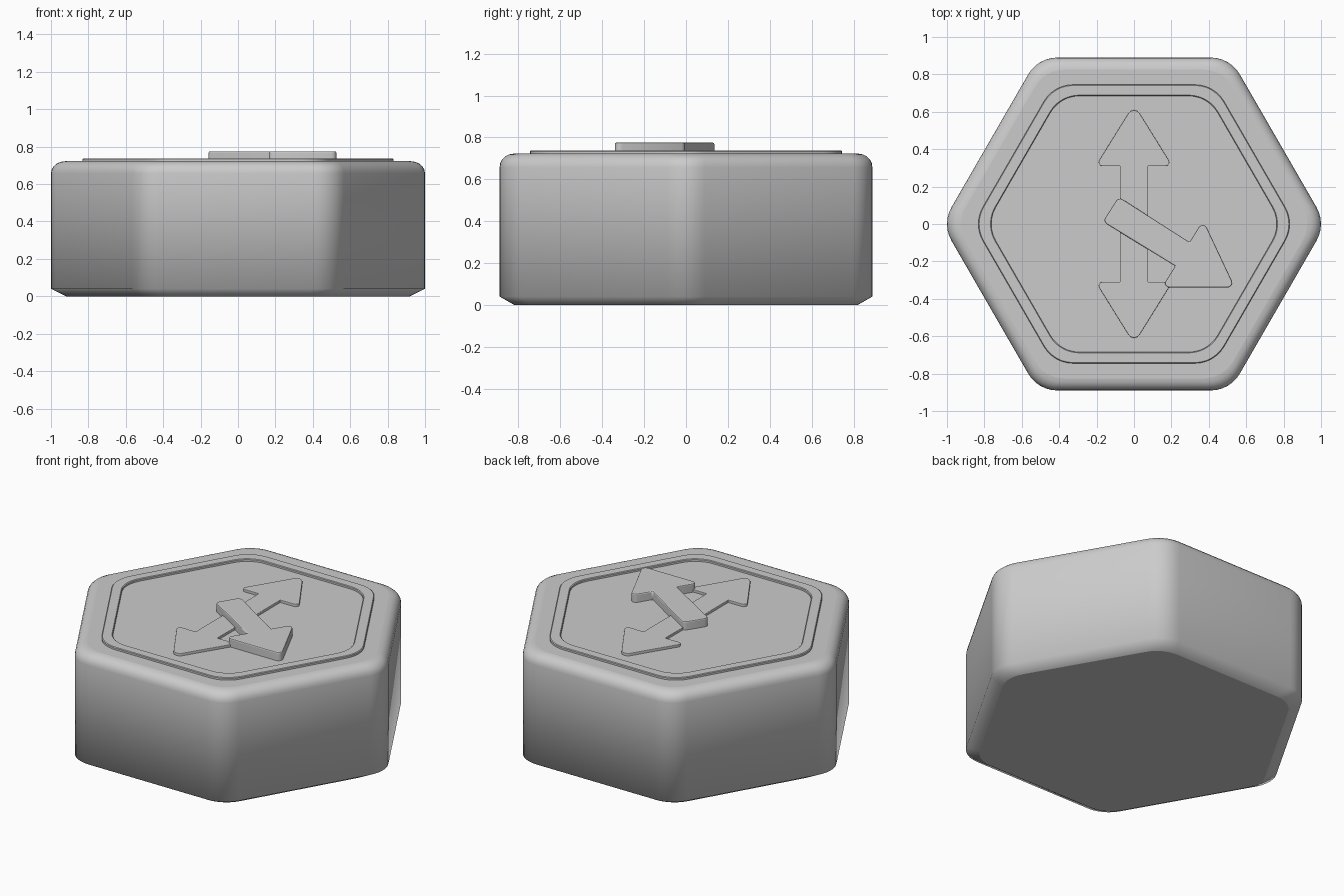
import bpy
import math
from mathutils import Vector

if "Cube" in bpy.data.objects:
    bpy.data.objects.remove(bpy.data.objects["Cube"])

grey = bpy.data.materials.new("stone grey")
grey.diffuse_color = (0.6, 0.6, 0.6, 1)
grey.use_nodes = True
grey.node_tree.nodes["Principled BSDF"].inputs["Base Color"].default_value = grey.diffuse_color


def rounded(points, steps):
    """Outline from (x, y, corner radius) points, listed anticlockwise."""
    out = []
    n = len(points)
    for i, (x, y, r) in enumerate(points):
        p = Vector((x, y))
        if r == 0:
            out.append(p)
            continue
        a = (Vector(points[i - 1][:2]) - p).normalized()
        b = (Vector(points[(i + 1) % n][:2]) - p).normalized()
        half = a.angle(b) / 2
        centre = p + (a + b).normalized() * (r / math.sin(half))
        start = p + a * (r / math.tan(half)) - centre
        end = p + b * (r / math.tan(half)) - centre
        sweep = start.angle_signed(end)
        for k in range(steps + 1):
            t = -sweep * k / steps
            c, s = math.cos(t), math.sin(t)
            out.append(centre + Vector((c * start.x - s * start.y,
                                        s * start.x + c * start.y)))
    return out


def hexagon(apothem):
    corner = apothem / math.cos(math.pi / 6)
    return rounded([(corner * math.cos(i * math.pi / 3),
                     corner * math.sin(i * math.pi / 3), 0.18)
                    for i in range(6)], 6)


def loft(name, layers, caps=True, angle=35):
    """Skin a stack of (outline, height) layers from bottom to top."""
    n = len(layers[0][0])
    verts = [(p.x, p.y, z) for outline, z in layers for p in outline]
    faces = []
    for j in range(len(layers) - 1):
        for i in range(n):
            k = (i + 1) % n
            faces.append((j * n + i, j * n + k, (j + 1) * n + k, (j + 1) * n + i))
    if caps:
        faces.append(tuple(reversed(range(n))))
        faces.append(tuple(range(len(verts) - n, len(verts))))
    mesh = bpy.data.meshes.new(name)
    mesh.from_pydata(verts, [], faces)
    mesh.materials.append(grey)
    obj = bpy.data.objects.new(name, mesh)
    bpy.context.collection.objects.link(obj)
    bpy.ops.object.select_all(action='DESELECT')
    obj.select_set(True)
    bpy.context.view_layer.objects.active = obj
    bpy.ops.object.shade_smooth_by_angle(angle=math.radians(angle))
    if caps:
        for face in mesh.polygons[-2:]:
            face.use_smooth = False
    return obj


def plate(name, points, bottom, top, edge):
    """Raised plate with a softened upper rim."""
    outline = rounded(points, 4)
    obj = loft(name, [(outline, bottom), (outline, top)])
    bevel = obj.modifiers.new("soft rim", 'BEVEL')
    bevel.width = edge
    bevel.segments = 2
    bevel.limit_method = 'ANGLE'
    bevel.angle_limit = math.radians(60)
    return obj


# Hexagonal body: chamfered foot, straight wall, rounded upper rim
TOP, A, R = 0.722, 0.89, 0.065
profile = [(A - 0.07, 0), (A, 0.04)]
for i in range(6):
    t = i / 5 * math.pi / 2
    profile.append((A - R + R * math.cos(t), TOP - R + R * math.sin(t)))
loft("hex_body", [(hexagon(a), z) for a, z in profile], angle=65)

# Raised border on the upper face
border = [(0.745, TOP - 0.01), (0.745, 0.733), (0.741, 0.737),
          (0.689, 0.737), (0.685, 0.733), (0.685, TOP - 0.01)]
loft("border_ring", [(hexagon(a), z) for a, z in border], caps=False, angle=30)

# Low double-headed arrow
upper = [(0.075, 0.31, 0), (0.205, 0.31, 0.02), (0, 0.64, 0.035),
         (-0.205, 0.31, 0.02), (-0.075, 0.31, 0)]
lower = [(-x, -y, r) for x, y, r in upper]
plate("double_arrow", upper + lower, TOP - 0.01, 0.738, 0.003)

# Taller slanted arrow crossing over it
slanted = [(-0.167, 0.012, 0.025), (0.22, -0.225, 0), (0.148, -0.34, 0.022),
           (0.54, -0.34, 0.025), (0.37, 0.022, 0.025), (0.297, -0.097, 0),
           (-0.082, 0.145, 0.025)]
plate("slanted_arrow", slanted, TOP - 0.01, 0.775, 0.007)
